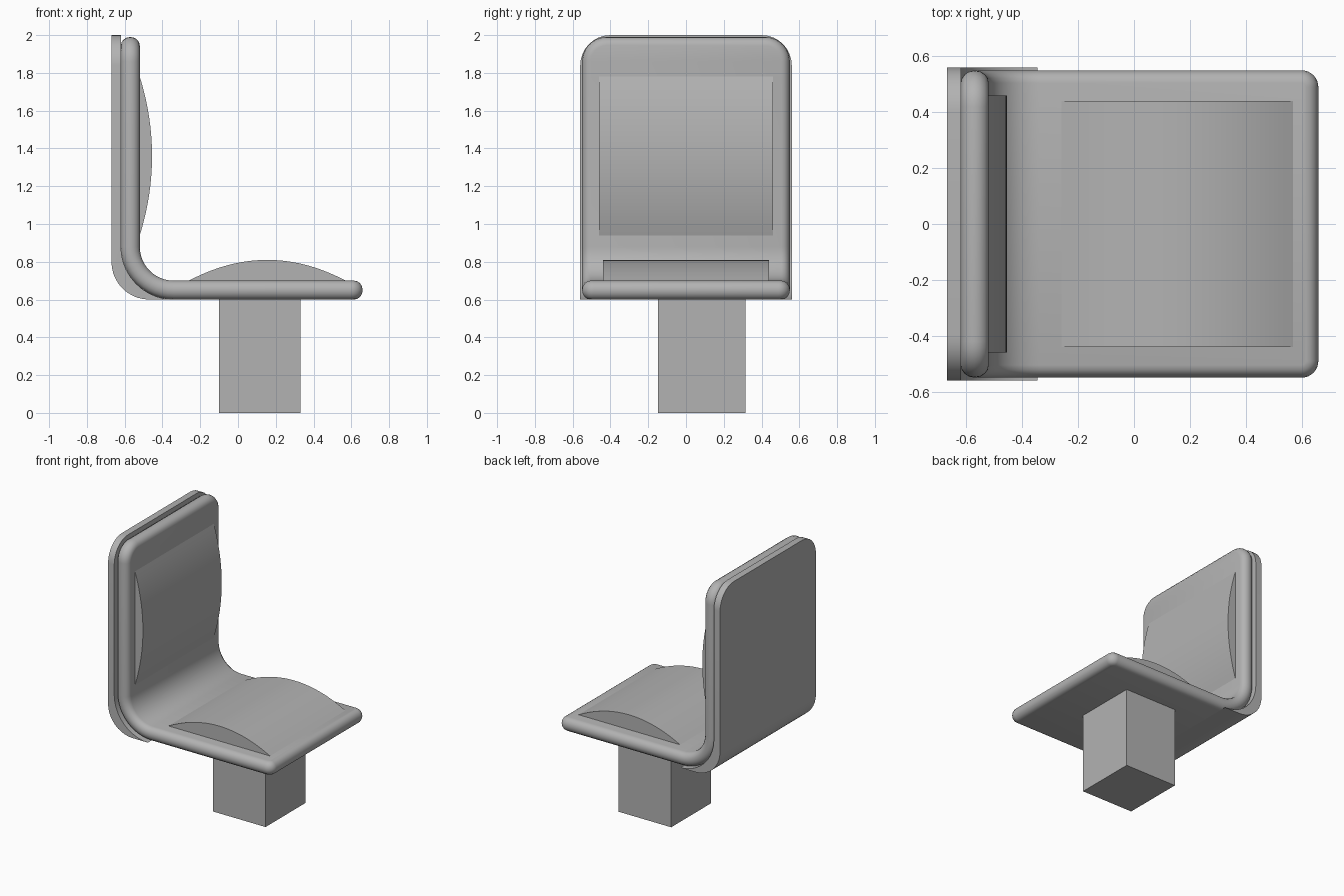
import bpy, bmesh
from math import sin, cos, pi, radians

if "Cube" in bpy.data.objects:
    bpy.data.objects.remove(bpy.data.objects["Cube"])

grey = bpy.data.materials.new("plain_grey")
grey.use_nodes = True
grey.diffuse_color = (0.45, 0.45, 0.45, 1)
grey.node_tree.nodes["Principled BSDF"].inputs["Base Color"].default_value = (0.45, 0.45, 0.45, 1)


def finish(name, bm, angle=35):
    """Turn a bmesh into a grey object, smooth except at sharp edges."""
    bmesh.ops.recalc_face_normals(bm, faces=bm.faces)
    mesh = bpy.data.meshes.new(name)
    bm.to_mesh(mesh)
    bm.free()
    mesh.materials.append(grey)
    obj = bpy.data.objects.new(name, mesh)
    bpy.context.collection.objects.link(obj)
    bpy.ops.object.select_all(action='DESELECT')
    obj.select_set(True)
    bpy.context.view_layer.objects.active = obj
    bpy.ops.object.shade_smooth_by_angle(angle=radians(angle))
    return obj


def extrude_profile(points, half_width):
    """Extrude an (x, z) outline along y, symmetric about y = 0."""
    bm = bmesh.new()
    face = bm.faces.new([bm.verts.new((x, -half_width, z)) for x, z in points])
    moved = bmesh.ops.extrude_face_region(bm, geom=[face])["geom"]
    for v in moved:
        if isinstance(v, bmesh.types.BMVert):
            v.co.y = half_width
    # the starting face is kept by the extrusion and closes the solid
    return bm


def arc(cx, cz, r, start, end, n=10):
    return [(cx + r * cos(radians(start + (end - start) * i / n)),
             cz + r * sin(radians(start + (end - start) * i / n))) for i in range(n + 1)]


# Shared bend between backrest and seat
BEND_X, BEND_Z, BEND_R = -0.34, 0.88, 0.23
HALF_T, HALF_W = 0.05, 0.55
BACK_LEN, BEND_LEN, SEAT_LEN = 1.11, BEND_R * pi / 2, 1.0
TOTAL = BACK_LEN + BEND_LEN + SEAT_LEN


def bend(s, y, h):
    """Map distance s along the pad and height h above its middle into space."""
    if s < BACK_LEN:
        return BEND_X - BEND_R + h, y, BEND_Z + BACK_LEN - s
    if s > BACK_LEN + BEND_LEN:
        return BEND_X + s - BACK_LEN - BEND_LEN, y, BEND_Z - BEND_R + h
    a = (s - BACK_LEN) / BEND_R
    return BEND_X - (BEND_R - h) * cos(a), y, BEND_Z - (BEND_R - h) * sin(a)


def stations(inset):
    """(s, half width) pairs of a rounded rectangle shrunk by inset."""
    top_r, front_r = 0.13 - inset, 0.06 - inset
    w, n = HALF_W - inset, 8
    quarter = [i * pi / 2 / n for i in range(n + 1)]
    out = [(inset + top_r * (1 - cos(a)), w - top_r * (1 - sin(a))) for a in quarter]
    out += [(BACK_LEN + BEND_LEN * i / 12, w) for i in range(13)]
    end = TOTAL - inset
    out += [(end - front_r * (1 - sin(a)), w - front_r * (1 - cos(a))) for a in quarter]
    return out


# One-piece upholstered pad with a half-round rim
bm = bmesh.new()
rings = []
for k in range(9):
    a = -pi / 2 + pi * k / 8
    pts = stations(HALF_T * (1 - cos(a)) * 0.9)
    h = HALF_T * sin(a)
    left = [bm.verts.new(bend(s, w, h)) for s, w in pts]
    right = [bm.verts.new(bend(s, -w, h)) for s, w in pts]
    rings.append((left, right))
for left, right in (rings[0], rings[-1]):
    for i in range(len(left) - 1):
        bm.faces.new((left[i], left[i + 1], right[i + 1], right[i]))
for (l0, r0), (l1, r1) in zip(rings, rings[1:]):
    lower, upper = l0 + r0[::-1], l1 + r1[::-1]
    for i in range(len(lower)):
        j = (i + 1) % len(lower)
        bm.faces.new((lower[i], lower[j], upper[j], upper[i]))
finish("padded_seat_and_back", bm, 40)

# Hard rear shell that tapers out beneath the bend
outline = [(-0.67, 2.0)] + arc(-0.47, 0.8, 0.2, 180, 270)
outline += arc(BEND_X, BEND_Z, BEND_R + HALF_T, 269, 180) + [(-0.62, 2.0)]
bm = extrude_profile(outline, 0.56)
corners = [e for e in bm.edges if all(v.co.z > 1.99 for v in e.verts)
           and abs(e.verts[0].co.x - e.verts[1].co.x) > 0.01]
bmesh.ops.bevel(bm, geom=corners, offset=0.16, segments=8, profile=0.5, affect='EDGES')
finish("rear_shell", bm)

# Bulging cushions: a shallow arch across seat and backrest
steps = [-1 + i / 10 for i in range(21)]
seat_arch = [(0.155 + 0.415 * t, 0.7 + 0.11 * (1 - t * t)) for t in steps]
back_arch = [(-0.52 + 0.065 * (1 - t * t), 1.36 + 0.42 * t) for t in steps]
finish("seat_cushion", extrude_profile([(-0.26, 0.69)] + seat_arch + [(0.57, 0.69)], 0.44))
finish("back_cushion", extrude_profile([(-0.53, 0.94)] + back_arch + [(-0.53, 1.78)], 0.46))

# Square pedestal under the seat
bm = bmesh.new()
bmesh.ops.create_cube(bm, size=1)
for v in bm.verts:
    v.co.x = 0.115 + v.co.x * 0.43
    v.co.y = 0.083 + v.co.y * 0.465
    v.co.z = 0.305 + v.co.z * 0.61
finish("pedestal", bm)
